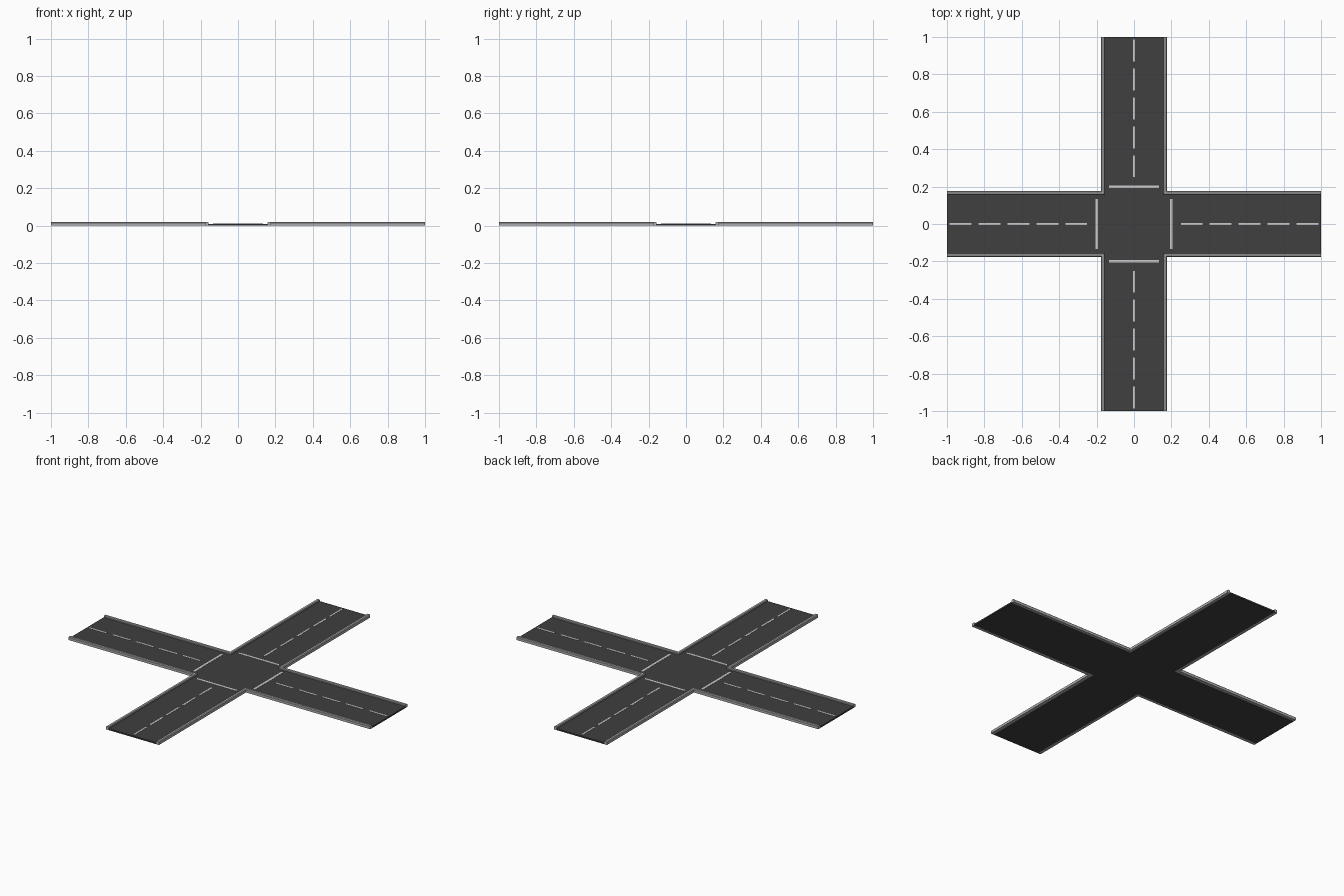
import bpy, bmesh
from mathutils import Matrix, Vector

if "Cube" in bpy.data.objects:
    bpy.data.objects.remove(bpy.data.objects["Cube"])

HALF = 0.16      # half width of the carriageway
ROAD_Z = 0.009   # road surface height


def material(name, value):
    m = bpy.data.materials.new(name)
    m.diffuse_color = (value, value, value, 1)
    m.use_nodes = True
    m.node_tree.nodes["Principled BSDF"].inputs["Base Color"].default_value = m.diffuse_color
    return m


asphalt = material("asphalt", 0.05)
paint = material("paint", 0.6)
concrete = material("concrete", 0.42)


def finish(name, bm, mat):
    bmesh.ops.recalc_face_normals(bm, faces=bm.faces)
    mesh = bpy.data.meshes.new(name)
    bm.to_mesh(mesh)
    bm.free()
    mesh.materials.append(mat)
    obj = bpy.data.objects.new(name, mesh)
    bpy.context.collection.objects.link(obj)
    return obj


def add_box(bm, x0, x1, y0, y1, z0, z1, turn):
    size = Matrix.Diagonal((x1 - x0, y1 - y0, z1 - z0, 1))
    place = Matrix.Translation(((x0 + x1) / 2, (y0 + y1) / 2, (z0 + z1) / 2))
    spin = Matrix.Rotation(turn * 1.5707963268, 4, 'Z')
    bmesh.ops.create_cube(bm, size=1, matrix=spin @ place @ size)


# Cross-shaped road slab: one arm outline turned four times
bm = bmesh.new()
outline = []
for k in range(4):
    spin = Matrix.Rotation(k * 1.5707963268, 3, 'Z')
    for p in ((1, -HALF, 0), (1, HALF, 0), (HALF, HALF, 0)):
        outline.append(bm.verts.new(spin @ Vector(p)))
face = bm.faces.new(outline)
top = bmesh.ops.extrude_face_region(bm, geom=[face])
bmesh.ops.translate(bm, vec=(0, 0, ROAD_Z),
                    verts=[v for v in top["geom"] if isinstance(v, bmesh.types.BMVert)])
finish("road", bm, asphalt)

# Painted centre dashes and stop lines on each arm
dashes, stops = bmesh.new(), bmesh.new()
for k in range(4):
    for i in range(5):
        start = 0.25 + 0.155 * i
        add_box(dashes, start, start + 0.117, -0.005, 0.005, ROAD_Z - 0.003, ROAD_Z + 0.001, k)
    add_box(stops, 0.193, 0.207, -0.134, 0.134, ROAD_Z - 0.003, ROAD_Z + 0.001, k)
finish("centre_dashes", dashes, paint)
finish("stop_lines", stops, paint)

# Kerb: chamfered profile swept round one corner, mirrored to the others
profile = [(0.157, 0), (0.157, 0.015), (0.160, 0.019),
           (0.172, 0.019), (0.176, 0.015), (0.176, 0)]
bm = bmesh.new()
rings = [[bm.verts.new(f(d) + (z,)) for d, z in profile]
         for f in (lambda d: (1.0, d), lambda d: (d, d), lambda d: (d, 1.0))]
n = len(profile)
for a, b in zip(rings, rings[1:]):
    for i in range(n):
        j = (i + 1) % n
        bm.faces.new((a[i], a[j], b[j], b[i]))
bm.faces.new(rings[0])
bm.faces.new(rings[-1])
kerb = finish("kerbs", bm, concrete)
mirror = kerb.modifiers.new("mirror", 'MIRROR')
mirror.use_axis = (True, True, False)
mirror.use_mirror_merge = False
